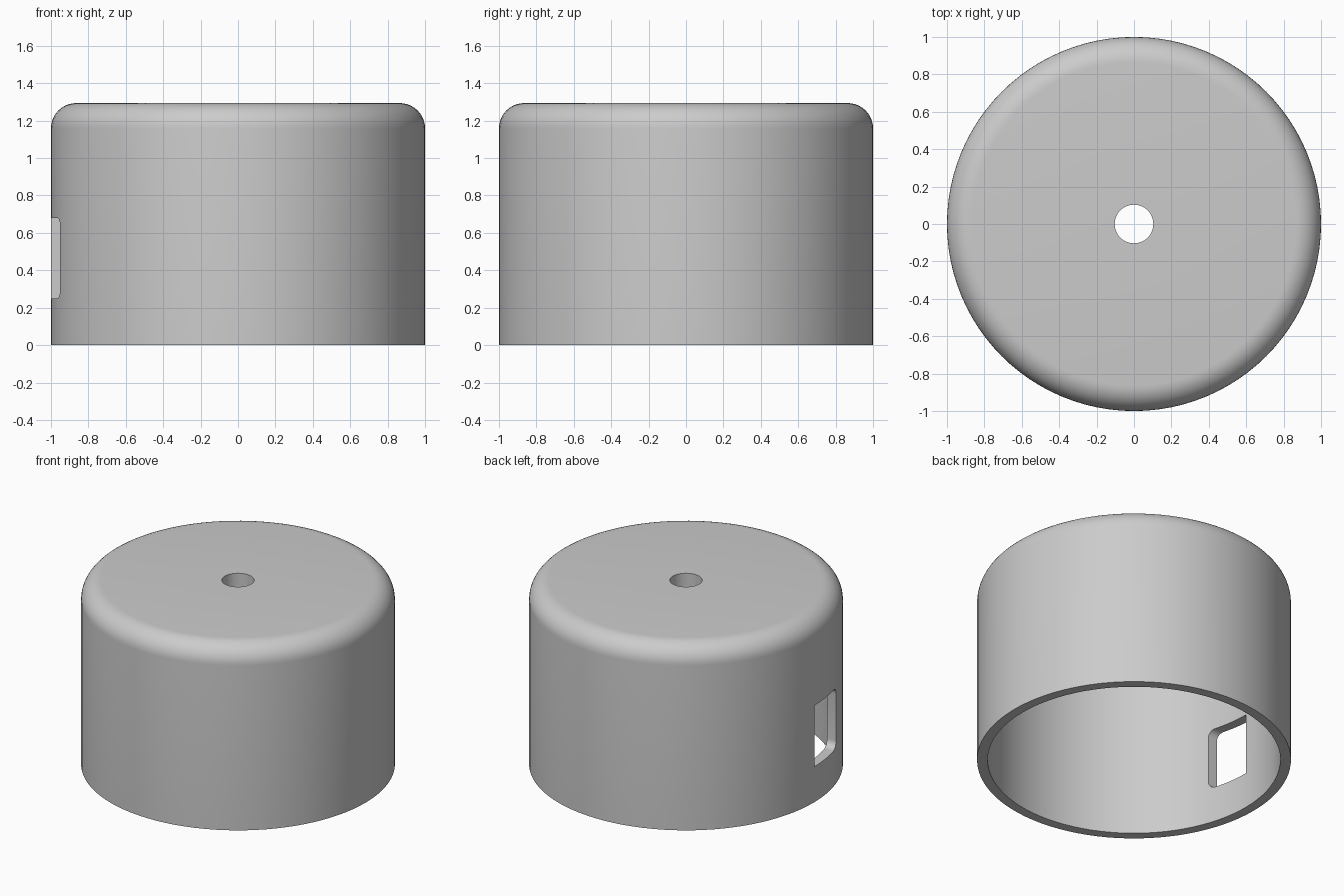
import bpy
import bmesh
from math import cos, sin, pi, radians
from mathutils import Vector

old = bpy.data.objects.get("Cube")
if old:
    bpy.data.objects.remove(old, do_unlink=True)

HEIGHT, RADIUS, FILLET = 1.294, 1.0, 0.135
INNER, HOLE, TOP = 0.933, 0.103, 0.13
SEGMENTS = 96

grey = bpy.data.materials.new("light grey")
grey.use_nodes = True
colour = (0.6, 0.6, 0.6, 1)
grey.diffuse_color = colour
grey.node_tree.nodes["Principled BSDF"].inputs["Base Color"].default_value = colour


def arc(a, b, r, start, end, steps=10):
    """Points of an arc around (a, b), angles in degrees."""
    angles = [radians(start + (end - start) * i / steps) for i in range(steps + 1)]
    return [(a + r * cos(t), b + r * sin(t)) for t in angles]


def make_object(name, bm):
    bmesh.ops.recalc_face_normals(bm, faces=bm.faces)
    mesh = bpy.data.meshes.new(name)
    bm.to_mesh(mesh)
    bm.free()
    mesh.materials.append(grey)
    obj = bpy.data.objects.new(name, mesh)
    bpy.context.collection.objects.link(obj)
    return obj


# Round cover: closed wall section revolved around z
section = [(INNER, 0), (RADIUS, 0)]
section += arc(RADIUS - FILLET, HEIGHT - FILLET, FILLET, 0, 90)
section += [(HOLE, HEIGHT), (HOLE, HEIGHT - TOP), (INNER, HEIGHT - TOP)]
bm = bmesh.new()
verts = [bm.verts.new((r, 0, z)) for r, z in section]
edges = [bm.edges.new((v, verts[(i + 1) % len(verts)])) for i, v in enumerate(verts)]
bmesh.ops.spin(bm, geom=verts + edges, cent=(0, 0, 0), axis=(0, 0, 1),
               angle=2 * pi, steps=SEGMENTS, use_merge=True)
bmesh.ops.remove_doubles(bm, verts=bm.verts, dist=0.0001)
cover = make_object("round_cover", bm)

# Side window cutter: rounded towards the front, square at the middle
low, high, front, r = 0.25, 0.68, -0.31, 0.05
outline = [(0, high)] + arc(front + r, high - r, r, 90, 180, 6)
outline += arc(front + r, low + r, r, 180, 270, 6) + [(0, low)]
bm = bmesh.new()
face = bm.faces.new([bm.verts.new((-1.2, y, z)) for y, z in outline])
grown = bmesh.ops.extrude_face_region(bm, geom=[face])["geom"]
moved = [g for g in grown if isinstance(g, bmesh.types.BMVert)]
bmesh.ops.translate(bm, verts=moved, vec=Vector((0.7, 0, 0)))
cutter = make_object("window_cutter", bm)
cutter.hide_render = True

# Cut the window and keep only the finished cover
cut = cover.modifiers.new("window", "BOOLEAN")
cut.operation = "DIFFERENCE"
cut.solver = "EXACT"
cut.object = cutter
bpy.ops.object.select_all(action="DESELECT")
bpy.context.view_layer.objects.active = cover
cover.select_set(True)
bpy.ops.object.modifier_apply(modifier=cut.name)
bpy.data.objects.remove(cutter, do_unlink=True)
bpy.ops.object.shade_smooth_by_angle(angle=radians(30))
